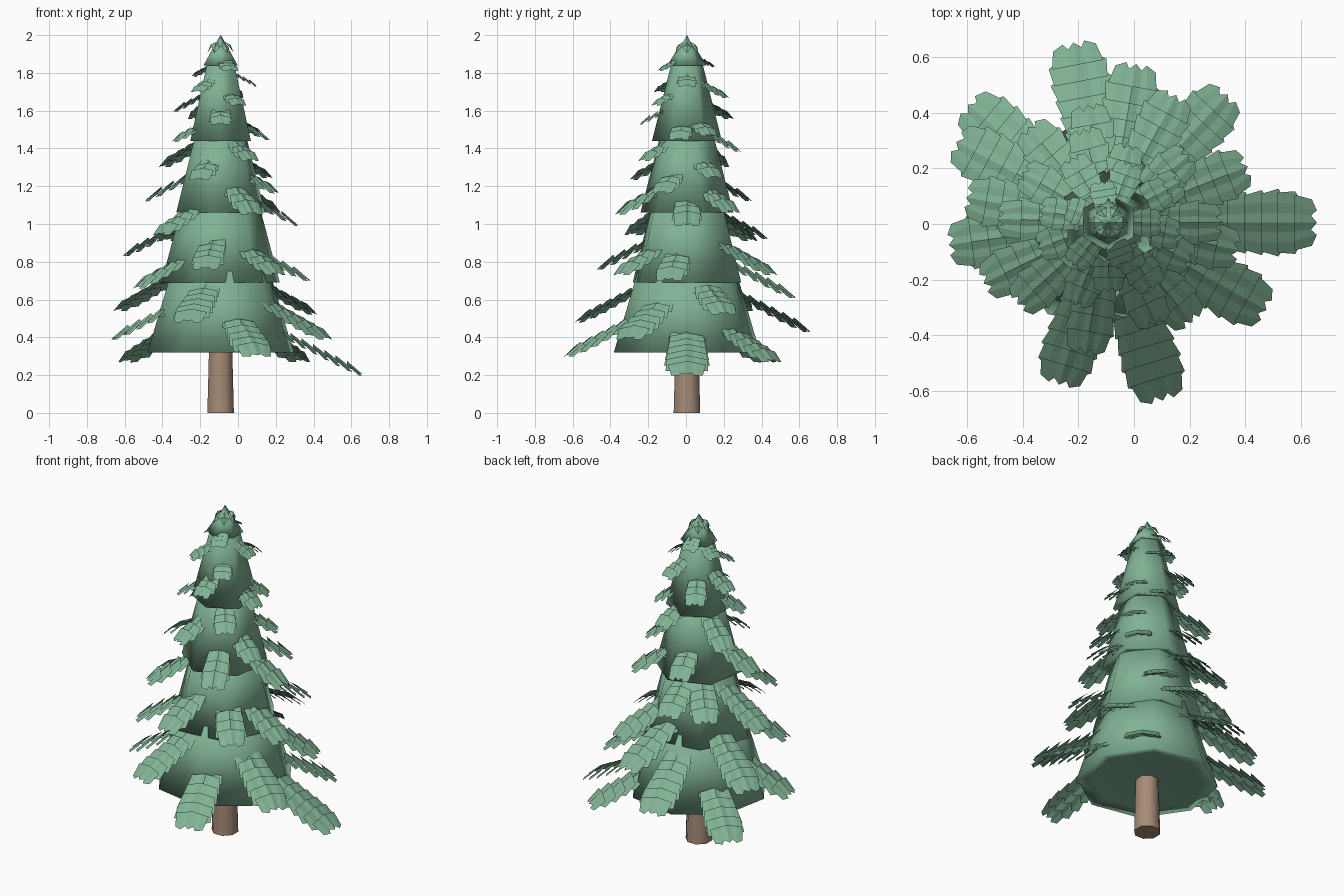
import bpy, bmesh, math
from mathutils import Vector

if "Cube" in bpy.data.objects:
    bpy.data.objects.remove(bpy.data.objects["Cube"])

CX, CY = -0.092, 0.005


def material(name, rgb):
    m = bpy.data.materials.new(name)
    m.diffuse_color = (*rgb, 1)
    m.use_nodes = True
    m.node_tree.nodes["Principled BSDF"].inputs["Base Color"].default_value = m.diffuse_color
    return m


GREEN = material("needles", (0.22, 0.45, 0.30))
BROWN = material("bark", (0.38, 0.26, 0.18))


def finish(bm, name, mat, smooth=None):
    me = bpy.data.meshes.new(name)
    bm.to_mesh(me)
    bm.free()
    ob = bpy.data.objects.new(name, me)
    bpy.context.collection.objects.link(ob)
    ob.location = (CX, CY, 0)
    me.materials.append(mat)
    if smooth:
        bpy.ops.object.select_all(action='DESELECT')
        ob.select_set(True)
        bpy.context.view_layer.objects.active = ob
        bpy.ops.object.shade_smooth_by_angle(angle=math.radians(smooth))
    return ob


def lathe(name, profile, sides, turn, mat, smooth):
    """Revolve (radius, z) points with few sides; both ends are capped."""
    bm = bmesh.new()
    rings = []
    for r, z in profile:
        rings.append([bm.verts.new((r * math.cos(turn + math.tau * k / sides),
                                    r * math.sin(turn + math.tau * k / sides), z))
                      for k in range(sides)])
    for a, b in zip(rings, rings[1:]):
        for k in range(sides):
            j = (k + 1) % sides
            bm.faces.new((a[k], a[j], b[j], b[k]))
    bm.faces.new(rings[0][::-1])
    bm.faces.new(rings[-1])
    bmesh.ops.recalc_face_normals(bm, faces=bm.faces)
    return finish(bm, name, mat, smooth)


# Trunk
lathe("trunk", [(0.076, 0), (0.062, 0.5)], 8, math.pi / 8, BROWN, 62)

# Foliage tiers: bottom z, bottom radius, top z, top radius, sides, turn
tiers = [
    (0.32, 0.395, 0.75, 0.265, 8, 0.2),
    (0.69, 0.315, 1.12, 0.20, 6, 0.1),
    (1.06, 0.25, 1.50, 0.135, 6, 0.35),
    (1.44, 0.185, 1.88, 0.075, 6, math.pi / 6),
]
for i, (z0, r0, z1, r1, n, turn) in enumerate(tiers):
    lathe(f"tier_{i + 1}", [(r0 * 0.8, z0 + 0.01), (r0, z0), (r1, z1)],
          n, turn, GREEN, 179)

# Tree top: small skirt and point
lathe("top_skirt", [(0.08, 1.85), (0.104, 1.84), (0.054, 1.92), (0.03, 1.95)],
      6, math.pi / 6, GREEN, 179)
lathe("top_point", [(0.045, 1.925), (0.001, 2.0)], 6, 0, GREEN, 62)

# Ring of small leaves at the top
bm = bmesh.new()
for k in range(6):
    a = math.tau * k / 6
    def pt(r, da, z):
        return bm.verts.new((r * math.cos(a + da), r * math.sin(a + da), z))
    root, left, right = pt(0.02, 0, 1.965), pt(0.055, -0.45, 1.935), pt(0.055, 0.45, 1.935)
    tip, ridge = pt(0.07, 0, 1.905), pt(0.052, 0, 1.95)
    for f in ((root, left, ridge), (left, tip, ridge), (tip, right, ridge), (right, root, ridge)):
        bm.faces.new(f)
finish(bm, "top_leaves", GREEN)

# Branches: heading in degrees, reach from the axis, tip height
branches = [
    (0, .75, .21), (-29, .65, .40), (-73, .67, .31), (-107, .61, .49),
    (188, .58, .40), (140, .66, .28), (101, .66, .44), (80, .58, .62),
    (47, .63, .28), (152, .62, .55), (22, .54, .53), (-50, .47, .74),
    (-100, .48, .77), (206, .50, .67), (170, .52, .84), (-12, .48, .71),
    (130, .45, .92), (100, .43, .93), (62, .52, .74), (0, .41, 1.0),
    (-138, .44, .95), (-65, .41, 1.06), (178, .40, 1.13), (105, .35, 1.13),
    (40, .38, 1.07), (-25, .33, 1.17), (30, .30, 1.25), (-112, .32, 1.24),
    (150, .36, 1.31), (-55, .29, 1.34), (75, .29, 1.39), (200, .27, 1.44),
    (-10, .26, 1.45), (-90, .25, 1.53), (30, .25, 1.47), (120, .27, 1.56),
    (170, .25, 1.60), (-60, .20, 1.63), (70, .23, 1.67), (-130, .20, 1.70),
    (0, .19, 1.73), (160, .16, 1.78), (-70, .16, 1.81), (100, .15, 1.83),
]
SLOPE = 0.5


def add_branch(bm, heading, reach, tip_z):
    """Drooping blade made of overlapping, steeply shingled zigzag scales."""
    a = math.radians(heading)
    out = Vector((math.cos(a), math.sin(a), 0))
    side = Vector((-out.y, out.x, 0))
    start = reach * 0.36
    length = reach - start
    half = 0.032 + 0.105 * reach
    scales = max(4, round(length / 0.06))
    step = 1 / scales
    tilt = 0.24 * step * length
    cols = [-1, -0.65, -0.3, 0, 0.3, 0.65, 1]

    def vert(t, v, lift):
        r = start + t * length
        w = half * (0.78 + 0.28 * min(1, t / 0.7))
        if t > 0.7:
            w *= math.sqrt(max(0.2, 1 - ((t - 0.7) / 0.36) ** 2))
        z = tip_z + 0.01 + (reach - r) * SLOPE - 0.2 * w * abs(v) + lift
        return bm.verts.new(out * r + side * (w * v) + Vector((0, 0, z)))

    for i in range(scales):
        t0, t1 = i * step, (i + 1) * step
        inner, outer = [], []
        for c, v in enumerate(cols):
            inner.append(vert(max(0, t0 - 0.35 * step), v * 0.92, tilt))
            zig = (-0.3, 0.1, -0.35, 0.2, -0.35, 0.1, -0.3)[c] * step
            outer.append(vert(min(1, t1 + zig), v * 1.04, -tilt))
        for c in range(6):
            bm.faces.new((inner[c], outer[c], outer[c + 1], inner[c + 1]))


bm = bmesh.new()
for b in branches:
    add_branch(bm, *b)
finish(bm, "branches", GREEN)
